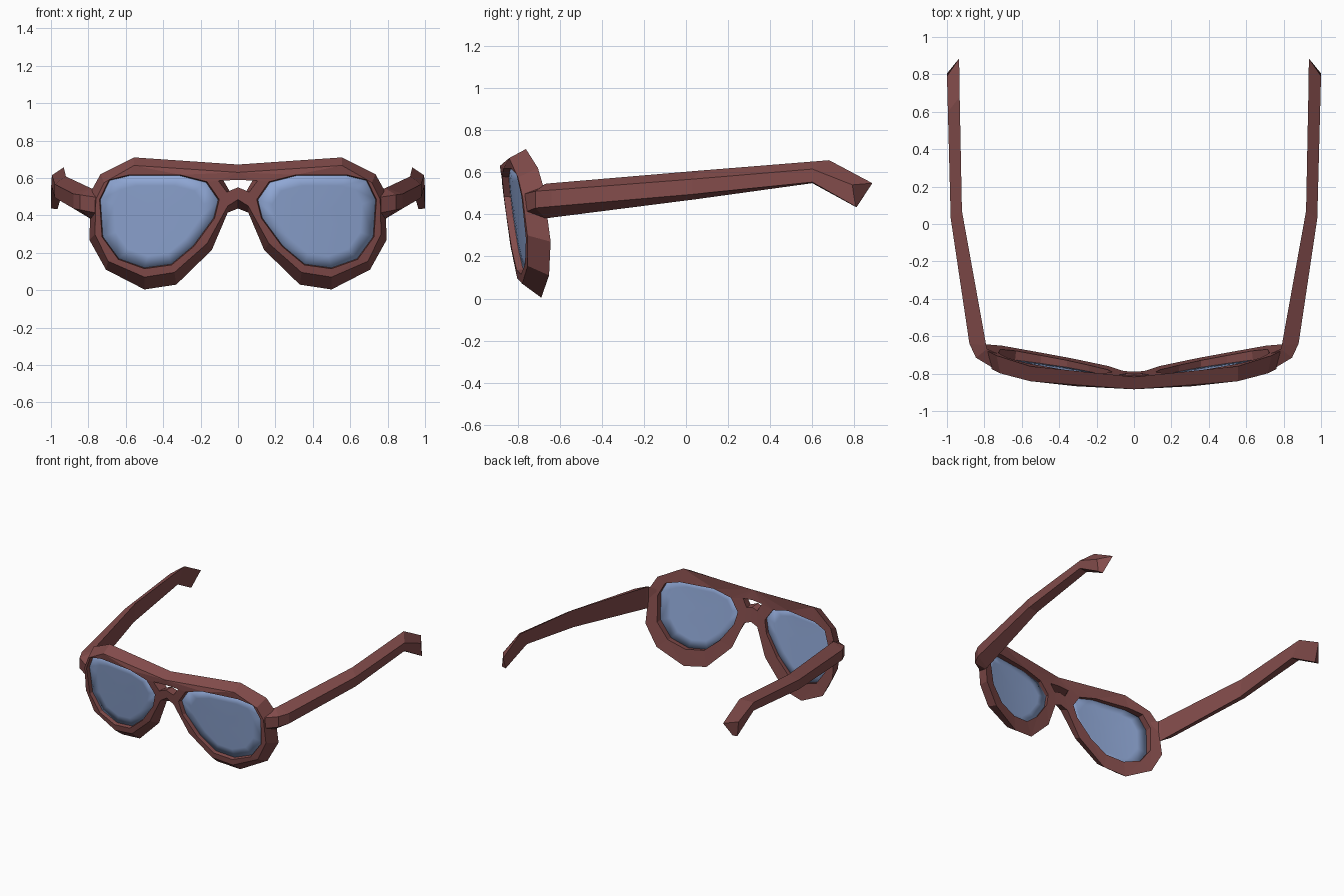
import bpy, bmesh

if "Cube" in bpy.data.objects:
    bpy.data.objects.remove(bpy.data.objects["Cube"])


def material(name, rgb):
    m = bpy.data.materials.new(name)
    m.diffuse_color = (*rgb, 1)
    m.use_nodes = True
    m.node_tree.nodes["Principled BSDF"].inputs["Base Color"].default_value = m.diffuse_color
    return m


FRAME = material("red_brown_plastic", (0.225, 0.072, 0.07))
GLASS = material("blue_glass", (0.275, 0.385, 0.66))


def finish(bm, name, mat):
    bmesh.ops.recalc_face_normals(bm, faces=bm.faces)
    me = bpy.data.meshes.new(name)
    bm.to_mesh(me)
    bm.free()
    me.materials.append(mat)
    ob = bpy.data.objects.new(name, me)
    bpy.context.collection.objects.link(ob)
    return ob


# Wrapped, tilted front and back surfaces of the frame
def front_y(x, z):
    return -0.885 + 0.12 * (0.64 - z) + 0.155 * x * x


def back_y(x, z):
    return -0.785 + 0.12 * (0.4 - z) + 0.20 * x * x


def lens_y(x, z):
    return front_y(x, z) + 0.035


def mirror_closed(half):
    """Close a half outline whose first and last points lie on x = 0."""
    return half + [(-x, z) for x, z in half[-2:0:-1]]


def scaled(pts, s, c=(0.43, 0.385)):
    return [(c[0] + (x - c[0]) * s, c[1] + (z - c[1]) * s) for x, z in pts]


def flip(pts):
    return [(-x, z) for x, z in pts]


# Outer outlines: small at the front, larger at the back
outer_front = mirror_closed([
    (0, .63), (.556, .667), (.716, .575), (.76, .485), (.765, .30), (.695, .155),
    (.5, .07), (.34, .095), (.165, .25), (.055, .45), (0, .485)])
outer_back = mirror_closed([
    (0, .672), (.556, .71), (.735, .62), (.785, .53), (.795, .27), (.706, .11),
    (.5, .004), (.33, .03), (.14, .215), (.055, .415), (0, .437)])

# Lens openings and the small window above the bridge
hole = [(.69, .59), (.58, .617), (.31, .617), (.166, .58), (.10, .485), (.125, .385),
        (.235, .235), (.355, .135), (.5, .115), (.64, .165), (.727, .285), (.74, .485)]
hole_back = scaled(hole, 0.955)
window_front = mirror_closed([(0, .59), (.105, .585), (.06, .525), (0, .55)])
window_back = mirror_closed([(0, .597), (.08, .59), (.045, .53), (0, .545)])

# Frame front: two filled caps joined by walls along every outline
bm = bmesh.new()
pairs = [(outer_front, outer_back), (hole, hole_back),
         (flip(hole), flip(hole_back)), (window_front, window_back)]
rings = []
for side in (0, 1):
    loops, edges = [], []
    for pair in pairs:
        vs = [bm.verts.new((x, 0, z)) for x, z in pair[side]]
        edges += [bm.edges.new((vs[i - 1], vs[i])) for i in range(len(vs))]
        loops.append(vs)
    bmesh.ops.triangle_fill(bm, use_beauty=True, edges=edges, normal=(0, -1, 0))
    rings.append(loops)
for loops, surface in zip(rings, (front_y, back_y)):
    for vs in loops:
        for v in vs:
            v.co.y = surface(v.co.x, v.co.z)
for a, b in zip(*rings):
    for i in range(len(a)):
        bm.faces.new((a[i - 1], a[i], b[i], b[i - 1]))
finish(bm, "frame_front", FRAME)

# Lenses: concentric rings following the wrap of the frame
for name, outline in (("lens_right", hole), ("lens_left", flip(hole))):
    bm = bmesh.new()
    c = (0.43 if name == "lens_right" else -0.43, 0.385)
    grid = [[bm.verts.new((x, lens_y(x, z), z)) for x, z in scaled(outline, s, c)]
            for s in (0.995, 0.75, 0.5, 0.25)]
    centre = bm.verts.new((c[0], lens_y(*c), c[1]))
    n = len(outline)
    for a, b in zip(grid, grid[1:]):
        for i in range(n):
            bm.faces.new((a[i - 1], a[i], b[i], b[i - 1]))
    for i in range(n):
        bm.faces.new((grid[-1][i - 1], grid[-1][i], centre))
    lens = finish(bm, name, GLASS)
    for p in lens.data.polygons:
        p.use_smooth = True
    solid = lens.modifiers.new("thickness", "SOLIDIFY")
    solid.thickness = 0.008
    solid.offset = 0

# Temple arms: sections of inner top, outer top, outer bottom, inner bottom
sections = [
    [(.735, -.69, .53), (.745, -.775, .495), (.745, -.765, .41), (.735, -.69, .38)],
    [(.785, -.668, .545), (.845, -.715, .51), (.845, -.715, .43), (.785, -.668, .38)],
    [(.79, -.65, .547), (.88, -.64, .515), (.88, -.64, .437), (.79, -.65, .383)],
    [(.92, .07, .608), (.98, .03, .567), (.98, .03, .495), (.92, .05, .472)],
    [(.932, .68, .657), (.995, .60, .615), (.995, .60, .553), (.932, .60, .548)],
    [(.935, .885, .548), (1.0, .79, .54), (1.0, .805, .437), (.965, .81, .433)],
]
for name, s in (("arm_right", 1), ("arm_left", -1)):
    bm = bmesh.new()
    loops = [[bm.verts.new((s * x, y, z)) for x, y, z in sec] for sec in sections]
    for a, b in zip(loops, loops[1:]):
        for i in range(4):
            bm.faces.new((a[i - 1], a[i], b[i], b[i - 1]))
    bm.faces.new(loops[0])
    bm.faces.new(loops[-1])
    finish(bm, name, FRAME)
